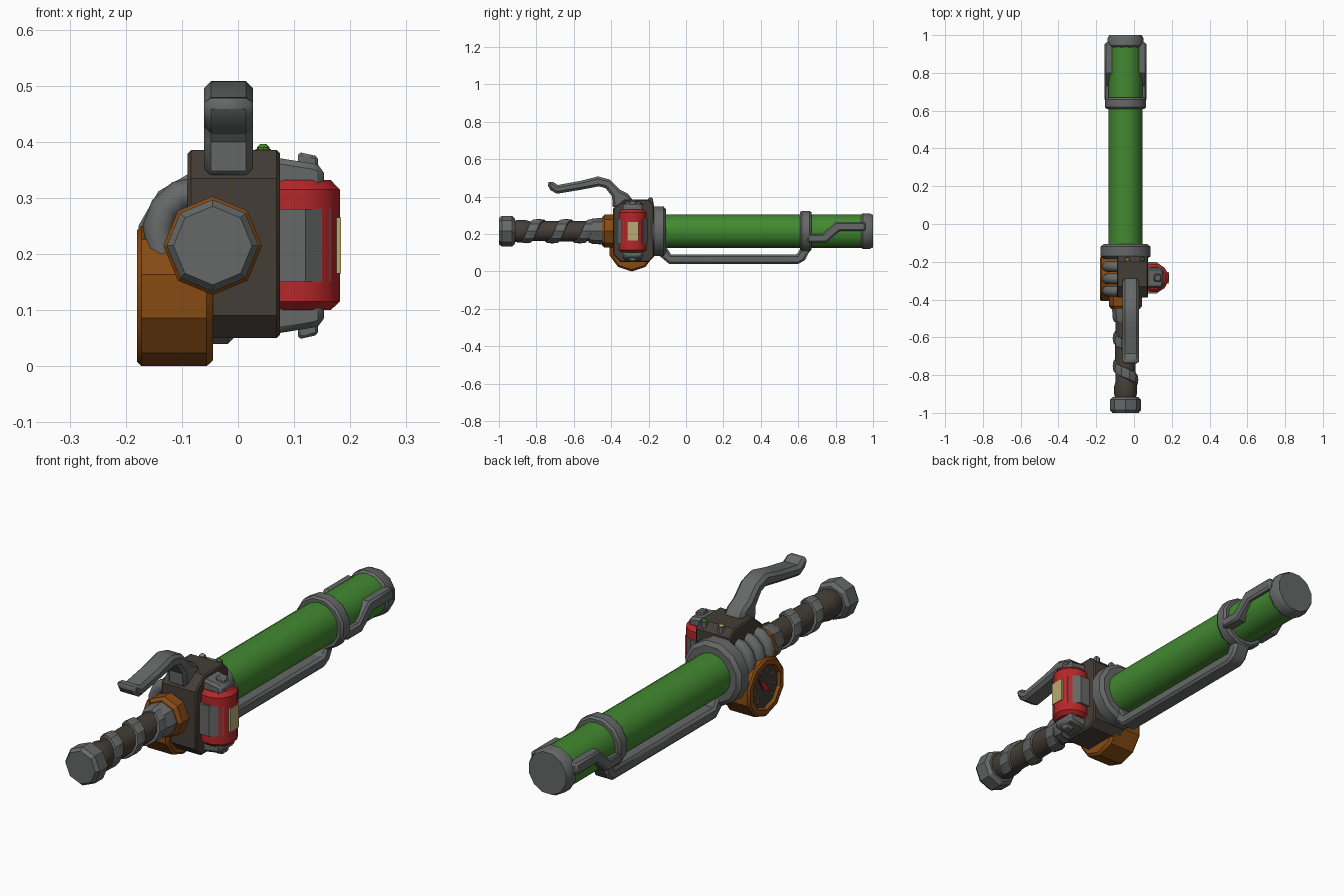
import bpy, bmesh
from math import sin, cos, pi, radians
from mathutils import Vector

cube = bpy.data.objects.get("Cube")
if cube:
    bpy.data.objects.remove(cube, do_unlink=True)

CX, CZ = -0.045, 0.215          # long axis of the device
AXES = {"X": (1, 2, 0), "Y": (0, 2, 1), "Z": (0, 1, 2)}


def material(name, *rgb):
    m = bpy.data.materials.new(name)
    m.use_nodes = True
    m.diffuse_color = (*rgb, 1)
    m.node_tree.nodes["Principled BSDF"].inputs["Base Color"].default_value = (*rgb, 1)
    return m


GREY = material("steel grey", 0.13, 0.14, 0.135)
GREEN = material("tube green", 0.055, 0.25, 0.03)
RED = material("canister red", 0.46, 0.02, 0.022)
BROWN = material("dark brown", 0.06, 0.047, 0.038)
COPPER = material("copper", 0.24, 0.07, 0.007)
CREAM = material("label cream", 0.5, 0.4, 0.17)


def finish(name, bm, mats, bevel=0):
    bmesh.ops.recalc_face_normals(bm, faces=bm.faces)
    mesh = bpy.data.meshes.new(name)
    bm.to_mesh(mesh)
    bm.free()
    for m in mats:
        mesh.materials.append(m)
    mesh.shade_smooth()
    mesh.set_sharp_from_angle(angle=radians(32))
    ob = bpy.data.objects.new(name, mesh)
    bpy.context.collection.objects.link(ob)
    if bevel:
        mod = ob.modifiers.new("edge chamfer", "BEVEL")
        mod.width = bevel
        mod.segments = 1
        mod.limit_method = "ANGLE"
        mod.angle_limit = radians(60)
    return ob


def point(axis, u, v, t):
    p = Vector((0, 0, 0))
    for i, c in zip(AXES[axis], (u, v, t)):
        p[i] = c
    return p


def lathe(name, profile, mat, axis="Y", centre=(CX, CZ), sides=16, phase=0.0):
    """Turn (radius, position) pairs about a line parallel to the axis."""
    bm = bmesh.new()
    rings = []
    for r, t in profile:
        rings.append([bm.verts.new(point(axis, centre[0] + r * cos(phase + 2 * pi * k / sides),
                                         centre[1] + r * sin(phase + 2 * pi * k / sides), t))
                      for k in range(sides)])
    for a, b in zip(rings, rings[1:]):
        for k in range(sides):
            j = (k + 1) % sides
            bm.faces.new((a[k], a[j], b[j], b[k]))
    bm.faces.new(rings[0])
    bm.faces.new(rings[-1])
    return finish(name, bm, [mat])


def prism(name, outline, lo, hi, mat, axis="X", bevel=0):
    """Extrude an outline along the axis from lo to hi."""
    bm = bmesh.new()
    a = [bm.verts.new(point(axis, u, v, lo)) for u, v in outline]
    b = [bm.verts.new(point(axis, u, v, hi)) for u, v in outline]
    bm.faces.new(a)
    bm.faces.new(b)
    for k in range(len(a)):
        j = (k + 1) % len(a)
        bm.faces.new((a[k], a[j], b[j], b[k]))
    return finish(name, bm, [mat], bevel)


def rect(u, v, hu, hv):
    return [(u - hu, v - hv), (u + hu, v - hv), (u + hu, v + hv), (u - hu, v + hv)]


# Green tube with its three bands
lathe("tube", [(0.09, -0.13), (0.09, 0.98)], GREEN)
lathe("rear_collar", [(0.12, -0.185), (0.137, -0.17), (0.137, -0.12), (0.12, -0.107)],
      GREY, sides=12, phase=pi / 12)
lathe("middle_ring", [(0.105, 0.61), (0.113, 0.62), (0.113, 0.66), (0.105, 0.67)],
      GREY, sides=12, phase=pi / 12)
lathe("end_cap", [(0.09, 0.935), (0.099, 0.945), (0.099, 0.98), (0.09, 1.0)],
      GREY, sides=12, phase=pi / 12)

# Stepped straps on both sides of the muzzle
STRAP = [(0.65, 0.155), (0.75, 0.155), (0.82, 0.215), (0.96, 0.215),
         (0.96, 0.265), (0.8, 0.265), (0.73, 0.2), (0.65, 0.2)]
for side, label in ((1, "left"), (-1, "right")):
    lo, hi = sorted((CX + side * 0.06, CX + side * 0.11))
    prism(label + "_strap", STRAP, lo, hi, GREY, bevel=0.008)

# Rail under the tube
RAIL = [(-0.16, 0.14), (-0.15, 0.09), (-0.09, 0.04), (0.6, 0.04), (0.635, 0.06),
        (0.67, 0.125), (0.62, 0.14), (0.595, 0.09), (-0.08, 0.09), (-0.11, 0.14)]
prism("lower_rail", RAIL, CX - 0.037, CX + 0.037, GREY, bevel=0.01)

# Main housing
HOUSING = [(-0.39, 0.09), (-0.35, 0.05), (-0.2, 0.05), (-0.17, 0.08),
           (-0.17, 0.355), (-0.2, 0.385), (-0.33, 0.385), (-0.39, 0.335)]
prism("housing", HOUSING, -0.09, 0.075, BROWN, bevel=0.006)

# Grip: core, pommel, neck and copper collar
lathe("grip_core", [(0.05, -0.94), (0.06, -0.9), (0.06, -0.86), (0.052, -0.83),
                    (0.055, -0.7), (0.052, -0.4)], BROWN, sides=12)
lathe("pommel", [(0.07, -1.0), (0.082, -0.985), (0.082, -0.93), (0.068, -0.915)],
      GREY, sides=8)
lathe("grip_neck", [(0.06, -0.52), (0.068, -0.5), (0.072, -0.43)], GREY, sides=8)
lathe("copper_collar", [(0.075, -0.45), (0.088, -0.435), (0.088, -0.38)],
      COPPER, sides=8)

# Strap wound round the grip
bm = bmesh.new()
SIDES = 10
previous = None
for i in range(int(SIDES * 2.4) + 1):
    turn = -0.2 + i / SIDES
    a, y = 2 * pi * turn, -0.825 + 0.147 * turn
    section = [bm.verts.new((CX + r * cos(a), y + dy, CZ + r * sin(a)))
               for r, dy in ((0.045, -0.03), (0.064, -0.026), (0.068, 0), (0.064, 0.026), (0.045, 0.03))]
    if previous:
        for k in range(5):
            j = (k + 1) % 5
            bm.faces.new((previous[k], previous[j], section[j], section[k]))
    else:
        bm.faces.new(section)
    previous = section
bm.faces.new(previous)
finish("grip_wrap", bm, [GREY])

# Squeeze lever
LEVER = [(-0.28, 0.375), (-0.31, 0.415), (-0.35, 0.435), (-0.405, 0.49), (-0.47, 0.508),
         (-0.56, 0.485), (-0.685, 0.462), (-0.725, 0.486), (-0.745, 0.47), (-0.725, 0.435),
         (-0.69, 0.415), (-0.56, 0.437), (-0.465, 0.455), (-0.43, 0.445), (-0.395, 0.4), (-0.392, 0.335)]
prism("lever", LEVER, -0.061, 0.027, GREY, bevel=0.014)

# Pressure gauge: cup, dial, ticks and needle
GY, GZ = -0.29, 0.125
lathe("gauge_body", [(0.088, -0.165), (0.095, -0.18), (0.117, -0.18), (0.125, -0.172),
                     (0.125, -0.056), (0.115, -0.045)], COPPER, "X", (GY, GZ), 10, pi / 2)
lathe("gauge_dial", [(0.088, -0.168), (0.088, -0.16)], BROWN, "X", (GY, GZ), 10, pi / 2)
for k in range(8):
    a = radians(-45 + k * 270 / 7)
    c, s = cos(a), sin(a)
    tick = [(GY + r * c - w * s, GZ + r * s + w * c)
            for r, w in ((0.056, -0.005), (0.076, -0.005), (0.076, 0.005), (0.056, 0.005))]
    prism("gauge_tick_%d" % (k + 1), tick, -0.172, -0.166, GREY)
needle = [(GY - 0.03, GZ - 0.03), (GY - 0.008, GZ + 0.012), (GY + 0.045, GZ + 0.05), (GY + 0.012, GZ - 0.01)]
prism("gauge_needle", needle, -0.174, -0.166, RED)

# Elbow pipes between housing and gauge
for k, y in enumerate((-0.225, -0.29, -0.355)):
    curve = bpy.data.curves.new("elbow_pipe", "CURVE")
    curve.dimensions = "3D"
    curve.bevel_depth = 0.028
    curve.bevel_resolution = 2
    curve.use_fill_caps = True
    spline = curve.splines.new("POLY")
    path = [(-0.07, 0.31), (-0.105, 0.303), (-0.13, 0.28), (-0.142, 0.25), (-0.135, 0.2)]
    spline.points.add(len(path) - 1)
    for p, (x, z) in zip(spline.points, path):
        p.co = (x, y, z, 1)
    curve.materials.append(GREY)
    pipe = bpy.data.objects.new("elbow_pipe_%d" % (k + 1), curve)
    bpy.context.collection.objects.link(pipe)

# Red canister with holder and label
KX, KY = 0.107, -0.285
lathe("canister", [(0.06, 0.1), (0.077, 0.115), (0.077, 0.315), (0.06, 0.332)],
      RED, "Z", (KX, KY), 12, pi / 12)
HOLDER = [(0.06, KY - 0.083), (0.12, KY - 0.083), (0.165, KY - 0.05),
          (0.165, KY + 0.05), (0.12, KY + 0.083), (0.06, KY + 0.083)]
prism("canister_holder", HOLDER, 0.15, 0.28, GREY, "Z")
prism("canister_label", rect(0.178, KY, 0.006, 0.03), 0.165, 0.265, CREAM, "Z")

# End clamps and valve knobs, mirrored above and below
CLAMP = [(0.06, 0.09), (0.153, 0.09), (0.153, 0.14), (0.135, 0.146), (0.06, 0.158)]
KNOB = [(0.107, 0.13), (0.143, 0.13), (0.143, 0.159), (0.107, 0.167)]
for s, label in ((1, "top"), (-1, "bottom")):
    prism(label + "_clamp", [(x, CZ + s * d) for x, d in CLAMP],
          KY - 0.052, KY + 0.052, GREY, "Y", 0.01)
    prism(label + "_knob", [(x, CZ + s * d) for x, d in KNOB],
          KY - 0.02, KY + 0.02, GREY, "Y", 0.005)

# Indicator lamps on the housing
for name, x, mat in (("cream_lamp", -0.035, CREAM), ("green_lamp", 0.045, GREEN)):
    lathe(name + "_base", [(0.016, 0.36), (0.014, 0.387)], GREY, "Z", (x, -0.19), 8)
    lathe(name, [(0.012, 0.38), (0.011, 0.39), (0.005, 0.396)], mat, "Z", (x, -0.19), 8)
